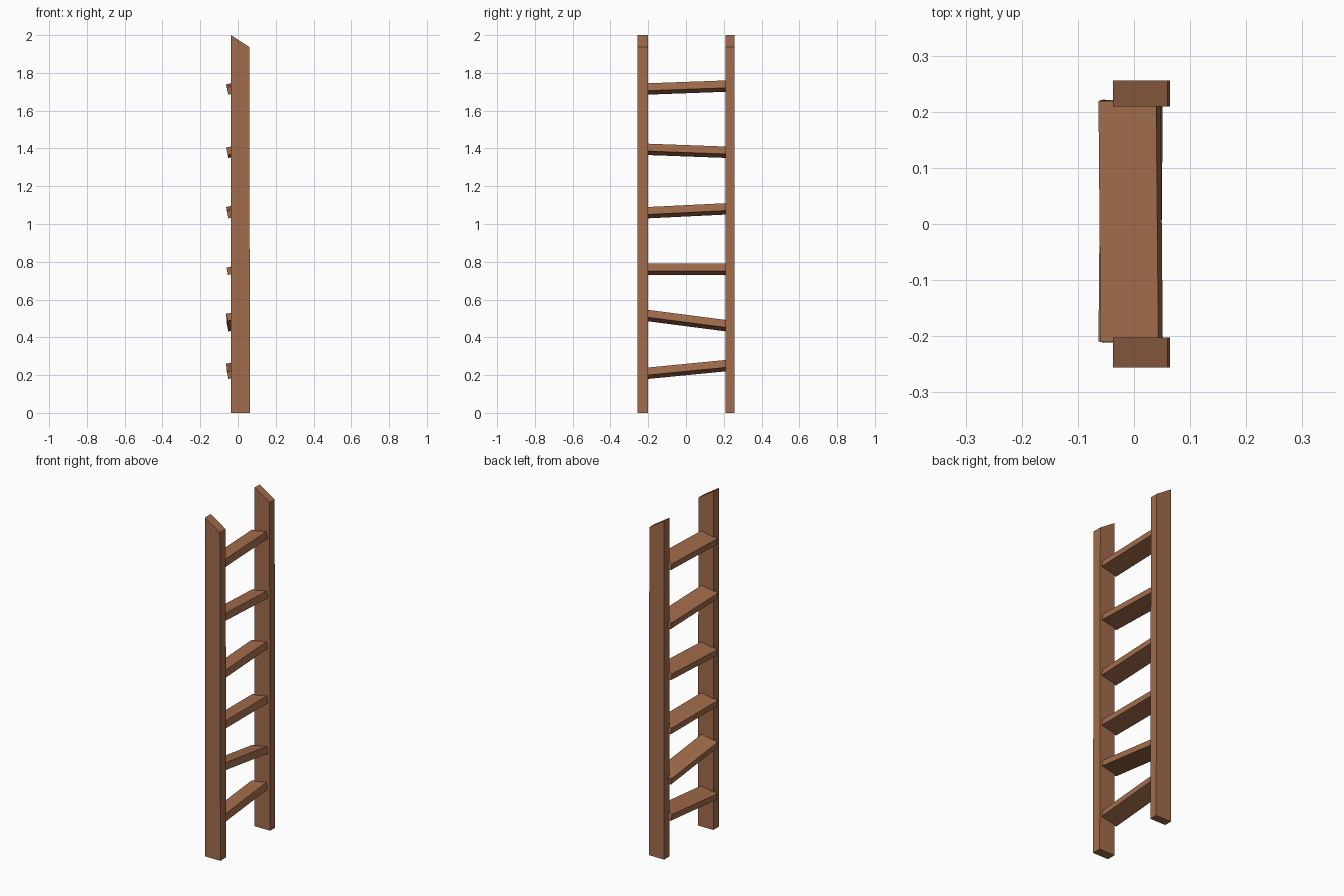
import bpy, bmesh, math
from mathutils import Matrix

if "Cube" in bpy.data.objects:
    bpy.data.objects.remove(bpy.data.objects["Cube"])

wood = bpy.data.materials.new("brown_wood")
wood.diffuse_color = (0.36, 0.15, 0.07, 1)
wood.use_nodes = True
wood.node_tree.nodes["Principled BSDF"].inputs["Base Color"].default_value = wood.diffuse_color


def finish(bm, name):
    bmesh.ops.recalc_face_normals(bm, faces=bm.faces)
    mesh = bpy.data.meshes.new(name)
    bm.to_mesh(mesh)
    bm.free()
    mesh.materials.append(wood)
    obj = bpy.data.objects.new(name, mesh)
    bpy.context.collection.objects.link(obj)


def rail(name, y0, y1):
    # side profile with a slanted top, extruded across y
    profile = [(-0.037, 0), (0.064, 0), (0.06, 1.937), (-0.037, 2.0)]
    bm = bmesh.new()
    face = bm.faces.new([bm.verts.new((x, y0, z)) for x, z in profile])
    ext = bmesh.ops.extrude_face_region(bm, geom=[face])
    verts = [v for v in ext["geom"] if isinstance(v, bmesh.types.BMVert)]
    bmesh.ops.translate(bm, verts=verts, vec=(0, y1 - y0, 0))
    # keep the start face so the rail is closed
    if not face.is_valid:
        bmesh.ops.holes_fill(bm, edges=bm.edges)
    finish(bm, name)


def rung(name, z_left, z_right, yaw):
    # tilted plank; z values are the top edge at each rail
    rise = math.atan2(z_right - z_left, 0.41)
    mid = (z_left + z_right) / 2 - 0.03
    m = (Matrix.Translation((-0.006, 0.005, mid))
         @ Matrix.Rotation(math.radians(yaw), 4, 'Z')
         @ Matrix.Rotation(rise, 4, 'X')
         @ Matrix.Rotation(math.radians(-11.5), 4, 'Y')
         @ Matrix.Diagonal((0.105, 0.43, 0.04, 1)))
    bm = bmesh.new()
    bmesh.ops.create_cube(bm, size=1, matrix=m)
    finish(bm, name)


# side rails
rail("near_rail", -0.256, -0.202)
rail("far_rail", 0.209, 0.256)

# uneven rungs
rungs = [(0.24, 0.28, 0.5), (0.545, 0.492, -0.5), (0.79, 0.79, 0),
         (1.09, 1.11, 0.5), (1.425, 1.41, -0.5), (1.745, 1.76, 0.5)]
for i, r in enumerate(rungs):
    rung(f"rung_{i + 1}", *r)
